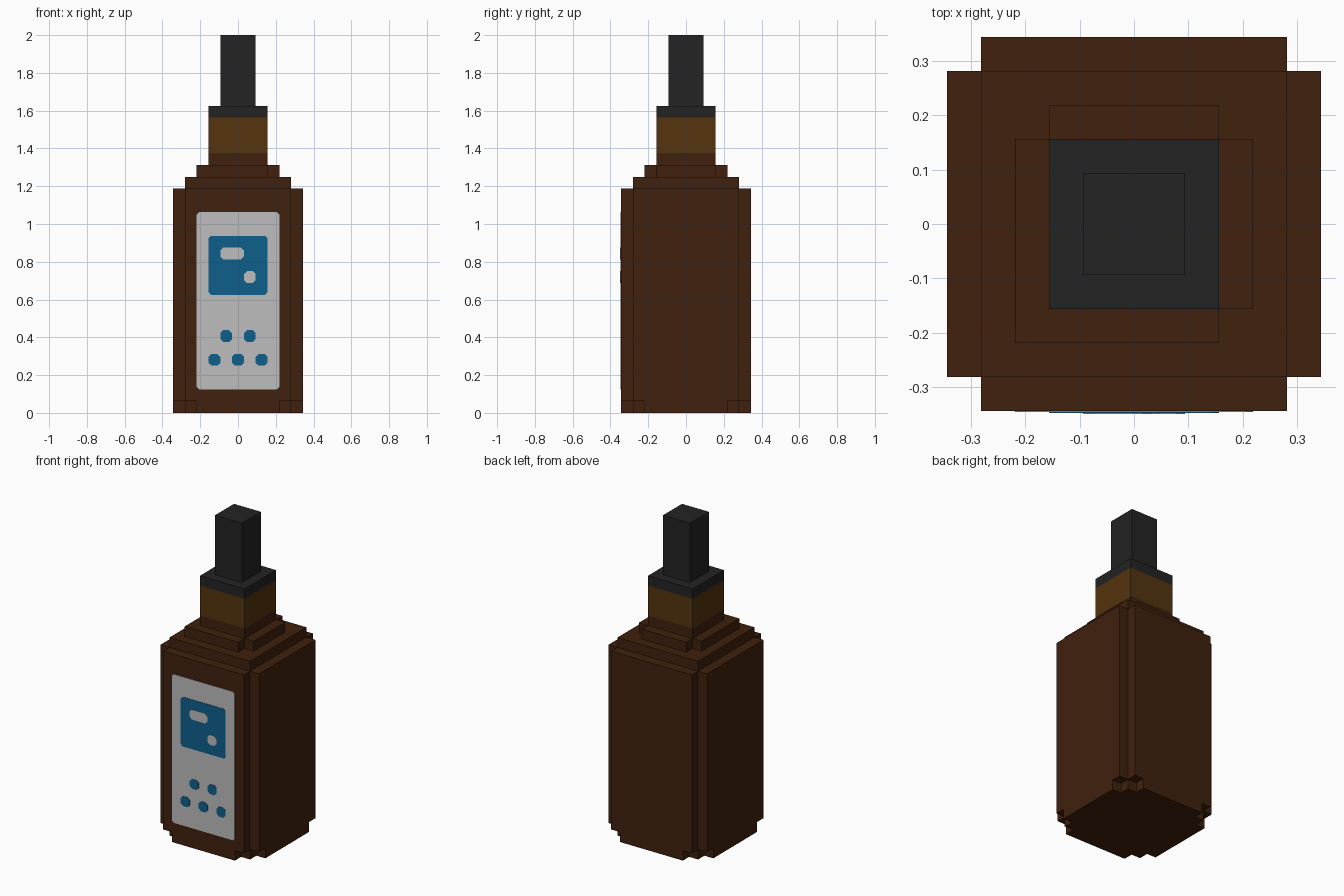
import bpy, bmesh

if "Cube" in bpy.data.objects:
    bpy.data.objects.remove(bpy.data.objects["Cube"], do_unlink=True)

U = 1 / 16  # block size


def material(name, rgb):
    mat = bpy.data.materials.new(name)
    mat.use_nodes = True
    mat.diffuse_color = (*rgb, 1)
    mat.node_tree.nodes["Principled BSDF"].inputs["Base Color"].default_value = (*rgb, 1)
    return mat


brown = material("brown glass", (0.051, 0.015, 0.0044))
amber = material("amber band", (0.089, 0.034, 0.0044))
black = material("black rubber", (0.017, 0.017, 0.017))
white = material("label white", (0.508, 0.508, 0.508))
blue = material("label blue", (0.0044, 0.117, 0.262))


def prism(name, outline, offset, mat):
    """Extrude a closed 3D outline along an offset vector."""
    bm = bmesh.new()
    face = bm.faces.new([bm.verts.new(p) for p in outline])
    ext = bmesh.ops.extrude_face_region(bm, geom=[face])
    bmesh.ops.translate(bm, vec=offset, verts=[v for v in ext["geom"] if isinstance(v, bmesh.types.BMVert)])
    bmesh.ops.recalc_face_normals(bm, faces=bm.faces)
    mesh = bpy.data.meshes.new(name)
    bm.to_mesh(mesh)
    bm.free()
    mesh.materials.append(mat)
    obj = bpy.data.objects.new(name, mesh)
    bpy.context.collection.objects.link(obj)
    return obj


def layer(name, corner, z0, z1, mat, third=None):
    """Upright block layer; one stepped corner is turned round all four quadrants."""
    pts = []
    for q in range(4):
        for x, y in (third if third and q == 2 else corner):
            for _ in range(q):
                x, y = -y, x
            pts.append((x * U, y * U, z0 * U))
    return prism(name, pts, (0, 0, (z1 - z0) * U), mat)


def notched(a, b):
    return [(a, b), (b, b), (b, a)]


def square(a):
    return [(a, a)]


# Bottle body with stepped corners and shoulders
layer("bottle_base", [(5.5, 3.5), (4.5, 3.5), (4.5, 4.5), (3.5, 4.5), (3.5, 5.5)], 0, 1, brown)
layer("bottle_body", notched(5.5, 4.5), 1, 19, brown)
layer("lower_shoulder", square(4.5), 19, 20, brown)
layer("upper_shoulder", notched(3.5, 2.5), 20, 21, brown, third=square(3.5))

# Neck, collar and dropper
layer("neck", square(2.5), 21, 22, brown)
layer("neck_band", square(2.5), 22, 25, amber)
layer("collar", square(2.5), 25, 26, black)
layer("dropper_bulb", square(1.5), 26, 32, black)


def plate(name, x, z, w, h, level, cut, mat):
    """Thin front plate with clipped corners, centred on x and z."""
    a, b = w / 2, h / 2
    shape = [(a, b - cut), (a - cut, b), (cut - a, b), (-a, b - cut),
             (-a, cut - b), (cut - a, -b), (a - cut, -b), (a, cut - b)]
    front = -5.5 * U
    pts = [((x + i) * U, front, (z + j) * U) for i, j in shape]
    return prism(name, pts, (0, -0.002 * level, 0), mat)


# Front label with its panel, marks and dots
plate("label", 0, 9.5, 7, 15, 1, 0.2, white)
plate("label_panel", 0, 12.5, 5, 5, 2, 0.2, blue)
plate("panel_bar", -0.5, 13.5, 2, 1, 3, 0.25, white)
plate("panel_dot", 1, 11.5, 1, 1, 3, 0.25, white)
for i, (x, z) in enumerate([(-1, 6.5), (1, 6.5), (-2, 4.5), (0, 4.5), (2, 4.5)]):
    plate(f"label_dot_{i + 1}", x, z, 1, 1, 2, 0.25, blue)
